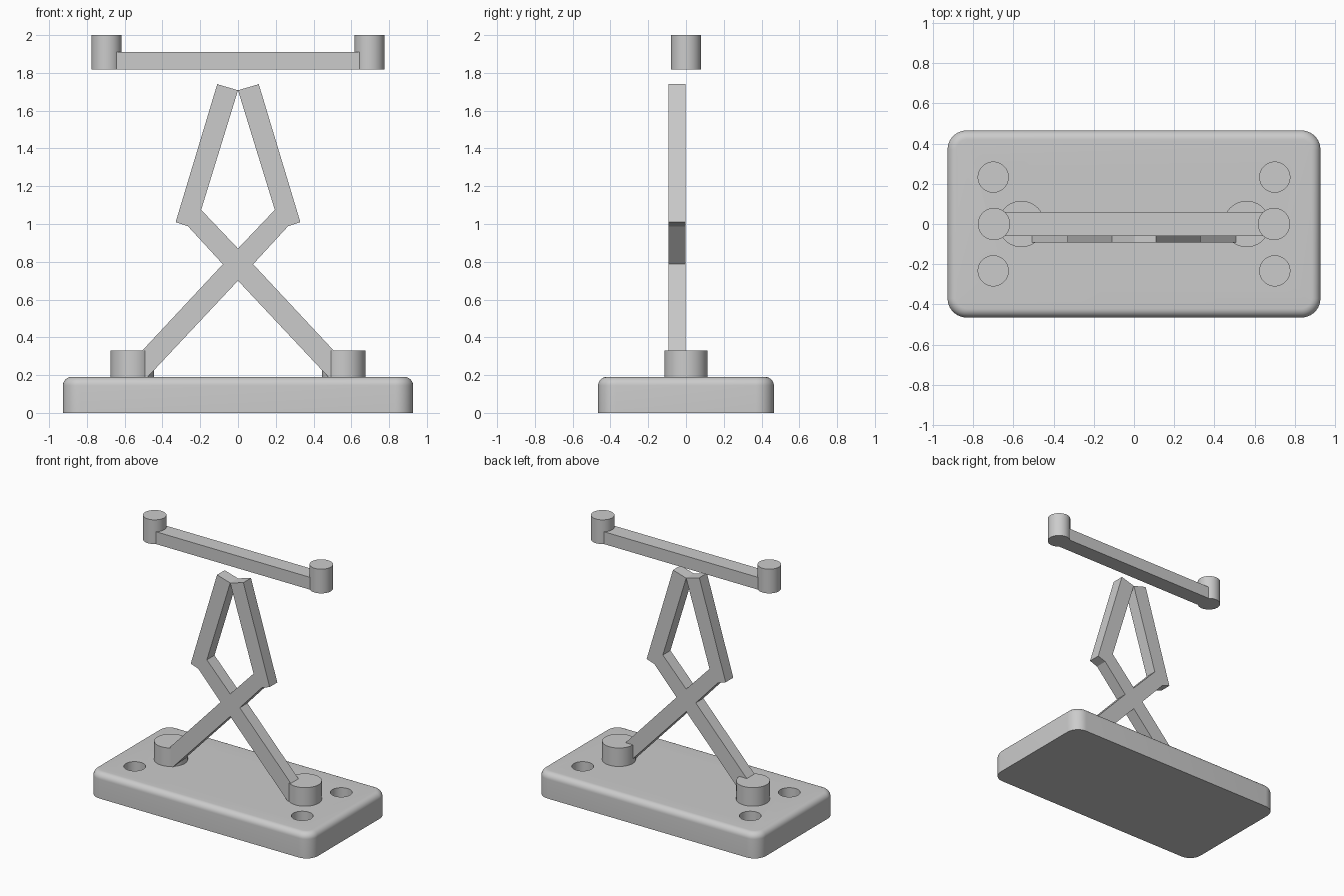
import bpy, bmesh, math

if "Cube" in bpy.data.objects:
    bpy.data.objects.remove(bpy.data.objects["Cube"], do_unlink=True)

grey = bpy.data.materials.new("plain_grey")
grey.use_nodes = True
grey.diffuse_color = (0.6, 0.6, 0.6, 1)
grey.node_tree.nodes["Principled BSDF"].inputs["Base Color"].default_value = grey.diffuse_color


def make_object(name, bm):
    mesh = bpy.data.meshes.new(name)
    bm.to_mesh(mesh)
    bm.free()
    mesh.materials.append(grey)
    obj = bpy.data.objects.new(name, mesh)
    bpy.context.collection.objects.link(obj)
    return obj


def activate(obj):
    bpy.ops.object.select_all(action='DESELECT')
    obj.select_set(True)
    bpy.context.view_layer.objects.active = obj


def smooth(obj):
    activate(obj)
    bpy.ops.object.shade_smooth_by_angle(angle=math.radians(35))


def box(size, z_bottom):
    bm = bmesh.new()
    bmesh.ops.create_cube(bm, size=1)
    bmesh.ops.scale(bm, vec=size, verts=bm.verts)
    bmesh.ops.translate(bm, vec=(0, 0, z_bottom + size[2] / 2), verts=bm.verts)
    return bm


def cylinder(name, x, y, radius, z0, z1):
    bm = bmesh.new()
    bmesh.ops.create_cone(bm, cap_ends=True, segments=64, radius1=radius,
                          radius2=radius, depth=z1 - z0)
    bmesh.ops.translate(bm, vec=(x, y, (z0 + z1) / 2), verts=bm.verts)
    return make_object(name, bm)


# Base slab: rounded corners, rounded top rim, flat underside
BASE_TOP = 0.19
bm = box((1.854, 0.93, BASE_TOP), 0)
uprights = [e for e in bm.edges if abs(e.verts[0].co.z - e.verts[1].co.z) > 0.1]
bmesh.ops.bevel(bm, geom=uprights, offset=0.095, segments=10, profile=0.5, affect='EDGES')
rim = [e for e in bm.edges if all(v.co.z > BASE_TOP - 0.001 for v in e.verts)]
bmesh.ops.bevel(bm, geom=rim, offset=0.045, segments=8, profile=0.5, affect='EDGES')
base = make_object("base", bm)

# Four blind mounting holes
for x in (-0.7, 0.7):
    for y in (-0.233, 0.233):
        cutter = cylinder("hole_cutter", x, y, 0.075, 0.09, 0.3)
        cutter.hide_render = True
        cut = base.modifiers.new("hole", 'BOOLEAN')
        cut.operation = 'DIFFERENCE'
        cut.solver = 'EXACT'
        cut.object = cutter
        activate(base)
        bpy.ops.object.modifier_apply(modifier=cut.name)
        bpy.data.objects.remove(cutter, do_unlink=True)
smooth(base)

# Pivot bosses on the base and end posts of the top bar
for side, sign in (("left", 1), ("right", -1)):
    smooth(cylinder(side + "_base_boss", sign * 0.56, 0, 0.115, BASE_TOP - 0.01, 0.33))
    smooth(cylinder(side + "_bar_post", sign * 0.696, 0, 0.08, 1.817, 2.0))

# Top bar
make_object("top_bar", box((1.34, 0.12, 0.093), 1.817))

# Crossed linkage: half outline, extruded and mirrored
half = [(0, 0.70), (0.488, 0.18), (0.572, 0.26), (0.08, 0.787), (0.265, 0.988),
        (0.33, 1.01), (0.11, 1.74), (0, 1.708), (0.195, 1.075), (0, 0.87)]
bm = bmesh.new()
face = bm.faces.new([bm.verts.new((x, -0.093, z)) for x, z in half])
grown = bmesh.ops.extrude_face_region(bm, geom=[face])["geom"]
bmesh.ops.translate(bm, vec=(0, 0.091, 0),
                    verts=[g for g in grown if isinstance(g, bmesh.types.BMVert)])
if not any(all(abs(v.co.y + 0.093) < 1e-5 for v in f.verts) for f in bm.faces):
    bm.faces.new([v for v in bm.verts if abs(v.co.y + 0.093) < 1e-5])
bmesh.ops.recalc_face_normals(bm, faces=bm.faces)
inner = [f for f in bm.faces if all(abs(v.co.x) < 1e-5 for v in f.verts)]
bmesh.ops.delete(bm, geom=inner, context='FACES_ONLY')
linkage = make_object("crossed_linkage", bm)
mirror = linkage.modifiers.new("mirror", 'MIRROR')
mirror.use_clip = True
